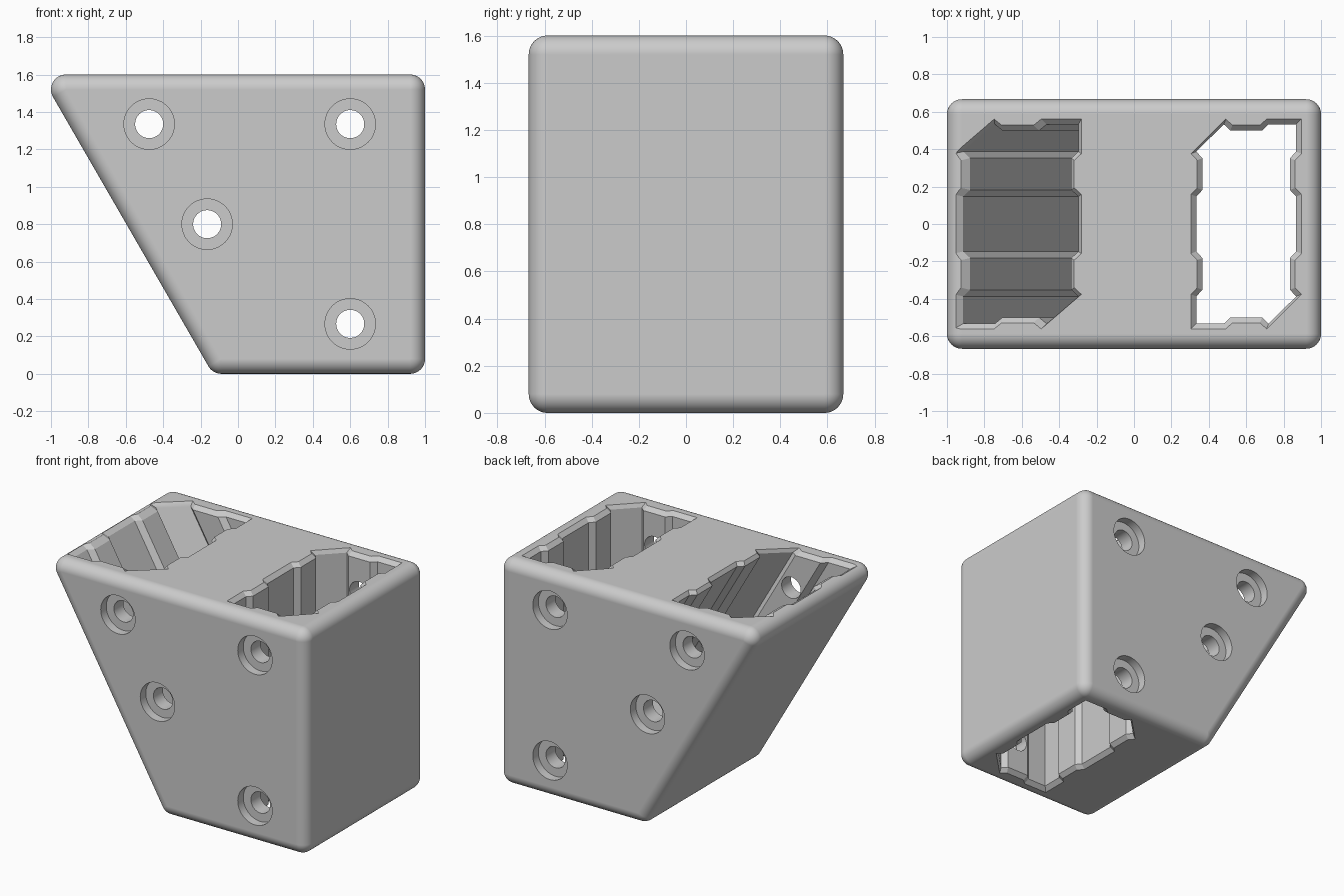
import bpy, bmesh
from math import sin, cos, radians, tau, sqrt

if "Cube" in bpy.data.objects:
    bpy.data.objects.remove(bpy.data.objects["Cube"])

HEIGHT, HALF_Y, R = 1.6, 0.667, 0.08      # body size and edge radius
SLOPE = 1 / sqrt(3)                       # sideways run of the leaning face
CHAMFER = 0.028
WIDE, LONG, RIB = 0.267, 0.533, 0.033     # socket half sizes, rib depth

grey = bpy.data.materials.new("light grey")
grey.use_nodes = True
grey.diffuse_color = (0.6, 0.6, 0.6, 1)
grey.node_tree.nodes["Principled BSDF"].inputs["Base Color"].default_value = (0.6, 0.6, 0.6, 1)


def loft(name, rings):
    """Closed solid skinned through rings of equal point count."""
    bm = bmesh.new()
    loops = [[bm.verts.new(p) for p in ring] for ring in rings]
    n = len(loops[0])
    for a, b in zip(loops, loops[1:]):
        for i in range(n):
            j = (i + 1) % n
            bm.faces.new((a[i], a[j], b[j], b[i]))
    bm.faces.new(loops[0])
    bm.faces.new(loops[-1])
    bmesh.ops.remove_doubles(bm, verts=bm.verts, dist=1e-5)
    bmesh.ops.recalc_face_normals(bm, faces=bm.faces)
    mesh = bpy.data.meshes.new(name)
    bm.to_mesh(mesh)
    bm.free()
    mesh.materials.append(grey)
    ob = bpy.data.objects.new(name, mesh)
    bpy.context.collection.objects.link(ob)
    return ob


# Body: rounded four-sided outline, rounded again towards front and back
foot_x = -1 + R + (HEIGHT - 2 * R) * SLOPE
corners = [(1 - R, R, -90, 0), (1 - R, HEIGHT - R, 0, 90),
           (-1 + R, HEIGHT - R, 90, 210), (foot_x, R, 210, 270)]


def body_ring(y, radius):
    ring = []
    for cx, cz, start, end in corners:
        steps = round((end - start) / 7.5)
        for i in range(steps + 1):
            a = radians(start + i * 7.5)
            ring.append((cx + radius * cos(a), y, cz + radius * sin(a)))
    return ring


body_rings = []
for side in (-1, 1):
    for i in range(13):
        a = radians(7.5 * (12 - i if side < 0 else i))
        body_rings.append(body_ring(side * (HALF_Y - R + R * sin(a)), R * cos(a)))
body = loft("bracket_body", body_rings)


# Socket section: rectangle with ribs, grown outward for the chamfers
def section(grow):
    a, b = WIDE + grow, LONG + grow
    flat, base = 0.085 - 0.4 * grow, 0.12 - 0.4 * grow
    bump = [(-base, 0), (-flat, RIB), (flat, RIB), (base, 0)]
    pts = [(a, -b)]
    pts += [(a - d, c + t) for c in (-0.267, 0.267) for t, d in bump]
    pts += [(a, b)]
    pts += [(-t, b - d) for t, d in bump]
    half = pts[:]
    return [p for p in half if p != (a, -b)] + [(-u, -v) for u, v in half if (u, v) != (a, -b)]


def socket_ring(x, z, grow, ux=1.0, uz=0.0):
    return [(x + u * ux, v, z + u * uz) for u, v in section(grow)]


over = 0.02
levels = [(HEIGHT + over, CHAMFER + over), (HEIGHT - CHAMFER, 0)]
upright = levels + [(CHAMFER, 0), (-over, CHAMFER + over)]
cutters = [loft("upright_socket", [socket_ring(0.6, z, g) for z, g in upright])]

# Leaning socket: blind, with its floor square to its axis
lean_x = lambda z: -0.622 + (HEIGHT - z) * SLOPE
c30, floor_z = cos(radians(30)), 0.54
cutters.append(loft("leaning_socket",
                    [socket_ring(lean_x(z), z, g, 1 / c30) for z, g in levels]
                    + [socket_ring(lean_x(floor_z), floor_z, 0, c30, 0.5)]))

# Screw holes with a counterbore at both ends
bore = [(-0.8, 0.135), (-0.605, 0.135), (-0.605, 0.075)]
bore += [(-y, r) for y, r in reversed(bore)]
for hx, hz in ((0.6, 1.335), (0.6, 0.267), (-0.475, 1.335), (-0.165, 0.8)):
    cutters.append(loft("screw_hole", [
        [(hx + r * cos(tau * i / 48), y, hz + r * sin(tau * i / 48)) for i in range(48)]
        for y, r in bore]))

bpy.ops.object.select_all(action="DESELECT")
body.select_set(True)
bpy.context.view_layer.objects.active = body
for cutter in cutters:
    cutter.hide_render = True
    cut = body.modifiers.new(cutter.name, "BOOLEAN")
    cut.operation, cut.solver, cut.object = "DIFFERENCE", "EXACT", cutter
    bpy.ops.object.modifier_apply(modifier=cut.name)
    bpy.data.objects.remove(cutter)

# Smooth rounded edges, crisp sockets
bpy.ops.object.shade_smooth_by_angle(angle=radians(20))
weighted = body.modifiers.new("even_shading", "WEIGHTED_NORMAL")
weighted.keep_sharp = True
